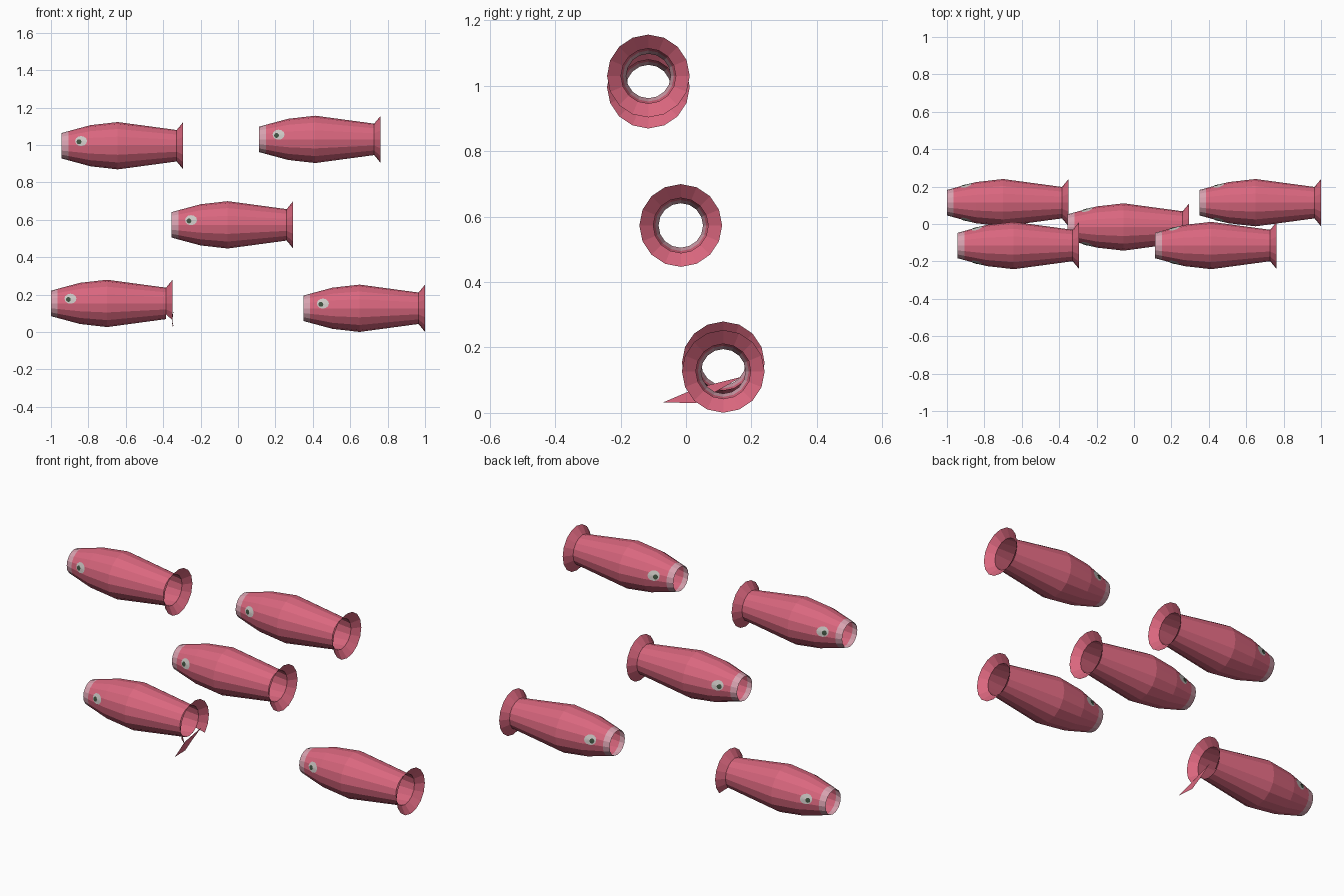
import bpy, bmesh, math

if "Cube" in bpy.data.objects:
    bpy.data.objects.remove(bpy.data.objects["Cube"])

SIDES = 16
# body profile: distance from nose, radius
PROFILE = [(0, .068), (.036, .078), (.155, .110), (.30, .1265), (.615, .084), (.65, .1265)]


def material(name, rgb):
    m = bpy.data.materials.new(name)
    m.diffuse_color = (*rgb, 1)
    m.use_nodes = True
    m.node_tree.nodes["Principled BSDF"].inputs["Base Color"].default_value = m.diffuse_color
    return m


PINK = material("pink", (.70, .135, .21))
PALE = material("pale pink", (.68, .36, .43))
WHITE = material("eye grey white", (.60, .57, .55))
DARK = material("pupil dark green", (.05, .08, .05))


def make(name, bm, mats, loc):
    me = bpy.data.meshes.new(name)
    bm.to_mesh(me)
    bm.free()
    for m in mats:
        me.materials.append(m)
    ob = bpy.data.objects.new(name, me)
    ob.location = loc
    bpy.context.collection.objects.link(ob)


def radius(x):
    for (x0, r0), (x1, r1) in zip(PROFILE, PROFILE[1:]):
        if x <= x1:
            return r0 + (r1 - r0) * (x - x0) / (x1 - x0)


# open tube body with pale nose band and flared tail
def body(name, loc, torn):
    bm = bmesh.new()
    rings = []
    for x, r in PROFILE:
        rings.append([bm.verts.new((x, r * math.cos(a), r * math.sin(a)))
                      for a in (2 * math.pi * i / SIDES for i in range(SIDES))])
    for k in range(len(rings) - 1):
        for i in range(SIDES):
            j = (i + 1) % SIDES
            if torn and k == len(rings) - 2 and 10 <= i < 14:
                continue  # missing bottom of the torn tail
            f = bm.faces.new((rings[k][i], rings[k][j], rings[k + 1][j], rings[k + 1][i]))
            f.material_index = 1 if k == 0 else 0
    bm.normal_update()
    make(name, bm, (PINK, PALE), loc)


# thin eye plate wrapped on the body side
def disc(name, loc, side, cx, cz, rx, rz, lift, mat):
    bm = bmesh.new()

    def point(x, z):
        return bm.verts.new((x, side * math.sqrt((radius(x) + lift) ** 2 - z * z), z))
    centre = point(cx, cz)
    rim = [point(cx + rx * math.cos(a), cz + rz * math.sin(a))
           for a in (2 * math.pi * i / 12 for i in range(12))]
    for i in range(12):
        tri = [centre, rim[i], rim[(i + 1) % 12]]
        bm.faces.new(tri if side < 0 else tri[::-1])
    bm.normal_update()
    make(name, bm, (mat,), loc)


FISH = [(-.943, -.115, .996), (.113, -.115, 1.03), (-.355, -.016, .573),
        (-1.0, .114, .153), (.35, .114, .127)]
for n, loc in enumerate(FISH, 1):
    body(f"fish_body_{n}", loc, n == 4)
    for side in (-1, 1):
        tag = f"{n}_{'front' if side < 0 else 'back'}"
        disc("eye_" + tag, loc, side, .104, .025, .032, .027, .0015, WHITE)
        disc("pupil_" + tag, loc, side, .093, .021, .013, .013, .003, DARK)

# torn flap hanging from the tail of the lower left fish
bm = bmesh.new()
v = [bm.verts.new(p) for p in ((-.345, -.07, .032), (-.35, .03, .03),
                               (-.355, .03, .075), (-.345, .17, .11), (-.35, .10, .07))]
bm.faces.new((v[0], v[1], v[2]))
bm.faces.new((v[1], v[4], v[2]))
bm.faces.new((v[2], v[4], v[3]))
bm.normal_update()
make("torn_tail_flap", bm, (PINK,), (0, 0, 0))
